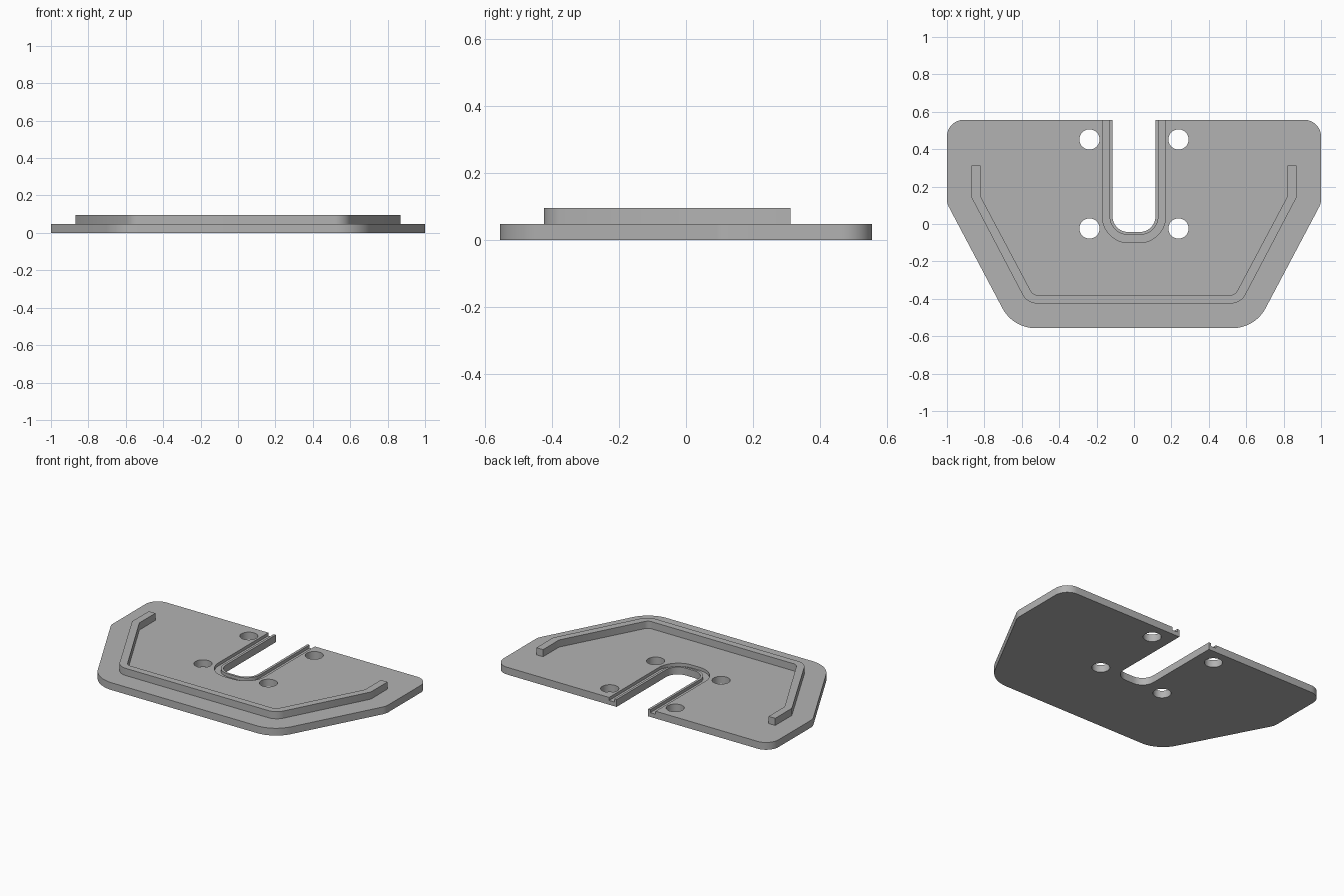
import bpy, bmesh
from math import tan
from mathutils import Vector

if "Cube" in bpy.data.objects:
    bpy.data.objects.remove(bpy.data.objects["Cube"])

GREY = bpy.data.materials.new("plain_grey")
GREY.use_nodes = True
GREY.diffuse_color = (0.45, 0.45, 0.45, 1)
GREY.node_tree.nodes["Principled BSDF"].inputs["Base Color"].default_value = GREY.diffuse_color

THICK, RIB_TOP, GROOVE_Z = 0.048, 0.095, 0.028
BACK = 0.557


def fillet(corners, steps=12):
    """Round each (x, y, radius) corner of a closed outline."""
    out = []
    for i, (x, y, r) in enumerate(corners):
        p = Vector((x, y))
        if r == 0:
            out.append(p)
            continue
        a = (Vector(corners[i - 1][:2]) - p).normalized()
        b = (Vector(corners[(i + 1) % len(corners)][:2]) - p).normalized()
        half = a.angle(b) / 2
        start = p + a * (r / tan(half))
        end = p + b * (r / tan(half))
        centre = p + (a + b).normalized() * (start - p).length / a.dot((a + b).normalized())
        for k in range(steps + 1):
            d = (start - centre).slerp(end - centre, k / steps)
            out.append(centre + d.normalized() * r)
    return out


def mirrored(half):
    """Complete a left half outline with its mirror image."""
    return half + [(-x, y, r) for x, y, r in reversed(half)]


def extrude(name, outline, z0, z1):
    bm = bmesh.new()
    face = bm.faces.new([bm.verts.new((p.x, p.y, z0)) for p in outline])
    top = bmesh.ops.extrude_face_region(bm, geom=[face])["geom"]
    verts = [g for g in top if isinstance(g, bmesh.types.BMVert)]
    bmesh.ops.translate(bm, verts=verts, vec=(0, 0, z1 - z0))
    bmesh.ops.recalc_face_normals(bm, faces=bm.faces)
    mesh = bpy.data.meshes.new(name)
    bm.to_mesh(mesh)
    bm.free()
    mesh.materials.append(GREY)
    obj = bpy.data.objects.new(name, mesh)
    bpy.context.collection.objects.link(obj)
    return obj


def select(obj):
    bpy.ops.object.select_all(action="DESELECT")
    obj.select_set(True)
    bpy.context.view_layer.objects.active = obj


def cut(obj, cutter):
    mod = obj.modifiers.new("cut", "BOOLEAN")
    mod.operation, mod.solver, mod.object = "DIFFERENCE", "EXACT", cutter
    select(obj)
    bpy.ops.object.modifier_apply(modifier=mod.name)
    bpy.data.objects.remove(cutter)


# Base plate with the open slot at the back
plate = extrude("base_plate", fillet(mirrored([
    (0.115, -0.043, 0.085), (0.115, BACK, 0), (1, BACK, 0.09),
    (1, 0.11, 0.09), (0.647, -BACK, 0.2)])), 0, THICK)

# Groove that follows the slot, leaving a thin lip
cut(plate, extrude("groove_cutter", fillet(mirrored([
    (0.131, -0.058, 0.1), (0.131, 0.7, 0),
    (0.169, 0.7, 0), (0.169, -0.1, 0.14)])), GROOVE_Z, 0.07))

# Four screw holes
for x in (-0.238, 0.238):
    for y in (-0.024, 0.452):
        bpy.ops.mesh.primitive_cylinder_add(vertices=48, radius=0.054, depth=0.3, location=(x, y, 0))
        cut(plate, bpy.context.object)

# Raised rib along the front and sides
rib = extrude("raised_rib", fillet(mirrored([
    (0.54, -0.38, 0.04), (0.82, 0.147, 0), (0.82, 0.313, 0),
    (0.868, 0.313, 0), (0.868, 0.14, 0), (0.571, -0.425, 0.09)])), THICK - 0.01, RIB_TOP)

for obj in (plate, rib):
    select(obj)
    bpy.ops.object.shade_smooth_by_angle()
